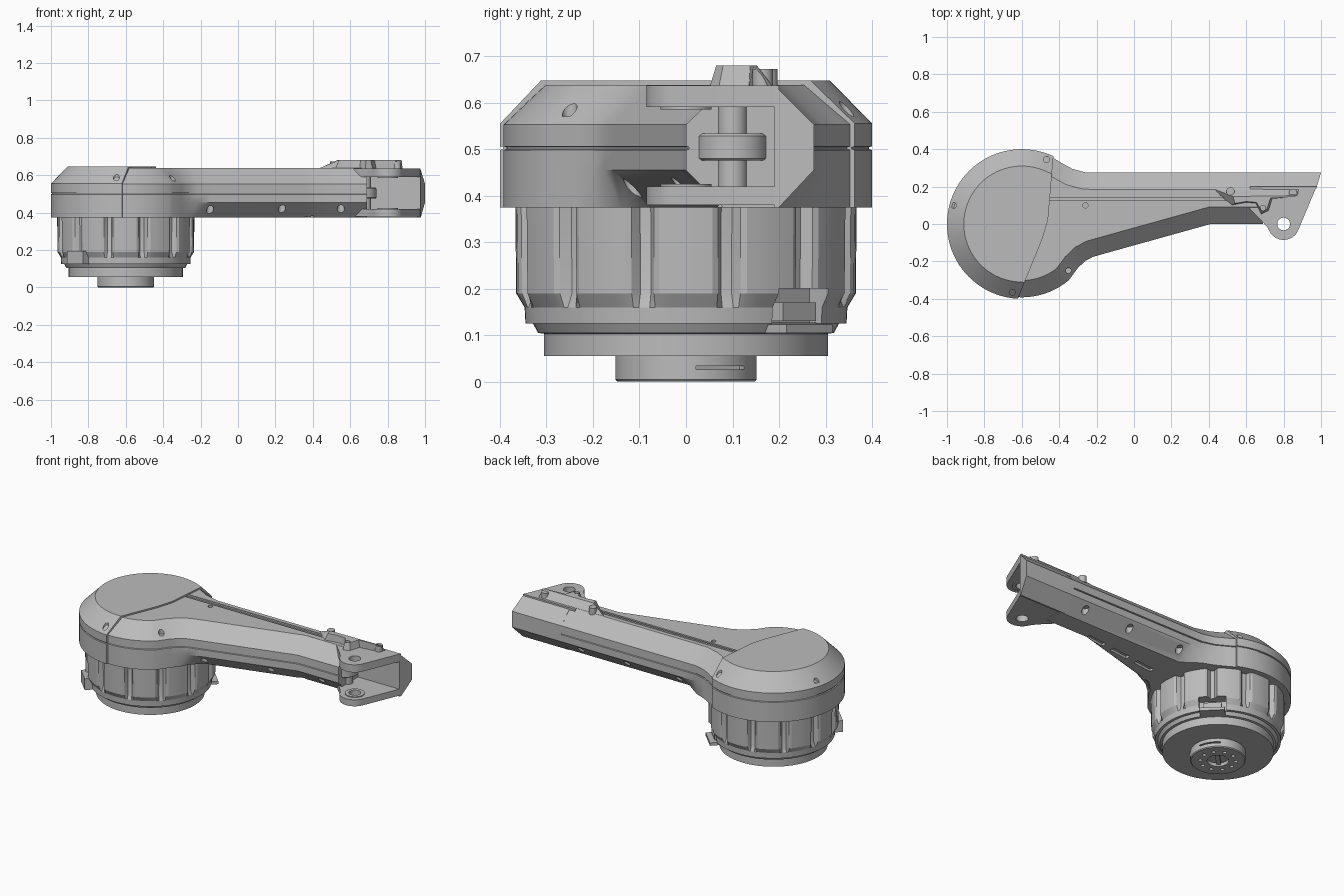
import bpy, bmesh, math
from mathutils import Vector, Matrix

old = bpy.data.objects.get("Cube")
if old:
    bpy.data.objects.remove(old)

grey = bpy.data.materials.new("plain grey")
grey.use_nodes = True
grey.diffuse_color = (0.5, 0.5, 0.5, 1)
grey.node_tree.nodes["Principled BSDF"].inputs["Base Color"].default_value = (0.5, 0.5, 0.5, 1)

HX = -0.6  # head axis


def finish(name, bm):
    bmesh.ops.recalc_face_normals(bm, faces=bm.faces)
    me = bpy.data.meshes.new(name)
    bm.to_mesh(me)
    bm.free()
    ob = bpy.data.objects.new(name, me)
    bpy.context.collection.objects.link(ob)
    me.materials.append(grey)
    return ob


def loft(name, rows):
    """Skin a stack of equal-length rings and close both ends."""
    bm = bmesh.new()
    rings = [[bm.verts.new(p) for p in row] for row in rows]
    n = len(rings[0])
    for a, b in zip(rings, rings[1:]):
        for i in range(n):
            j = (i + 1) % n
            bm.faces.new((a[i], a[j], b[j], b[i]))
    bm.faces.new(rings[0])
    bm.faces.new(rings[-1])
    return finish(name, bm)


def prism(name, pts, z0, z1):
    return loft(name, [[(x, y, z) for x, y in pts] for z in (z0, z1)])


def arc(cx, cy, r, a0, a1, n):
    angles = [math.radians(a0 + (a1 - a0) * i / n) for i in range(n + 1)]
    return [(cx + r * math.cos(a), cy + r * math.sin(a)) for a in angles]


def turned(name, profile, x=HX, y=0, n=64):
    return loft(name, [[(px, py, z) for px, py in arc(x, y, r, 0, 360, n)[:-1]] for r, z in profile])


def inset_dirs(pts, hold):
    """Mitre direction at each corner; edges whose index is in hold stay put."""
    n, out = len(pts), []
    for i in range(n):
        ns = []
        for k in ((i - 1) % n, i):
            a, b = Vector(pts[k]), Vector(pts[(k + 1) % n])
            d = (b - a).normalized()
            ns.append((Vector((-d.y, d.x)), 0 if k in hold else 1))
        (u, wu), (v, wv) = ns
        det = u.x * v.y - u.y * v.x
        if abs(det) < 0.01:
            out.append(u * wu)
        else:
            out.append(Vector((wu * v.y - wv * u.y, wv * u.x - wu * v.x)) / det)
    return out


def shell(name, pts, hold, levels, low_scale):
    dirs = inset_dirs(pts, hold)
    rows = []
    for z, d in levels:
        rows.append([(p[0] + v.x * d * (low_scale(p[0]) if z < 0.45 else 1),
                      p[1] + v.y * d * (low_scale(p[0]) if z < 0.45 else 1), z)
                     for p, v in zip(pts, dirs)])
    return loft(name, rows)


def cut(ob, cylinders=(), boxes=()):
    """Remove vertical cylinders (x, y, r, z0, z1) and turned boxes (centre, size, angle)."""
    bm = bmesh.new()
    for x, y, r, z0, z1 in cylinders:
        bmesh.ops.create_cone(bm, cap_ends=True, segments=20, radius1=r, radius2=r, depth=z1 - z0,
                              matrix=Matrix.Translation((x, y, (z0 + z1) / 2)))
    for c, s, a in boxes:
        bmesh.ops.create_cube(bm, size=1, matrix=Matrix.Translation(c) @
                              Matrix.Rotation(math.radians(a), 4, 'Z') @ Matrix.Diagonal((*s, 1)))
    cutter = finish("cutter", bm)
    cutter.hide_render = True
    mod = ob.modifiers.new("cut", 'BOOLEAN')
    mod.operation, mod.solver, mod.object = 'DIFFERENCE', 'EXACT', cutter
    bpy.context.view_layer.objects.active = ob
    bpy.ops.object.modifier_apply(modifier=mod.name)
    bpy.data.objects.remove(cutter)


def box(name, c, s, angle=0):
    bm = bmesh.new()
    bmesh.ops.create_cube(bm, size=1, matrix=Matrix.Translation(c) @
                          Matrix.Rotation(math.radians(angle), 4, 'Z') @ Matrix.Diagonal((*s, 1)))
    return finish(name, bm)


# Arm body with chamfered rims and a seam groove
outline = [(0.69, 0), (0.69, 0.275), (-0.16, 0.275), (-0.26, 0.276), (-0.33, 0.295), (-0.39, 0.328)]
outline += arc(HX, 0, 0.392, 66, 310, 56)
outline += [(-0.30, -0.235), (-0.26, -0.197), (-0.22, -0.176), (-0.15, -0.156), (0.36, -0.014), (0.41, 0)]
seam = [(0.498, 0), (0.5, 0.006), (0.504, 0.006), (0.506, 0)]
levels = [(0.375, 0.08), (0.455, 0)] + seam + [(0.553, 0), (0.638, 0.09)]
body = shell("arm_body", outline, {0}, levels, lambda x: min(1, max(0, (x + 0.27) / 0.1)))
lower = [(-0.15, -0.115), (0.235, -0.012), (0.55, 0.035), (-0.12, 0.24), (0.235, 0.24), (0.55, 0.24)]
holes = [(x, y, 0.02, 0.3, 0.44) for x, y in lower]
holes += [(-0.35, -0.25, 0.016, 0.57, 0.7), (-0.26, 0.1, 0.014, 0.61, 0.7)]
slots = [((x, 0.04 + 0.12 * x, 0.375), (0.13, 0.03, 0.03), 7) for x in (-0.04, 0.15, 0.34)]
grooves = [((0.02, 0.133, 0.645), (0.96, 0.014, 0.04), 0), ((0.02, 0.156, 0.645), (0.96, 0.006, 0.03), 0)]
cut(body, holes, slots + grooves)

# Rounded cap over the outer part of the head
cap_pts = arc(HX, 0, 0.4, 65, 267, 52) + [(-0.49, -0.08), (-0.46, 0.02)]
last = len(cap_pts)
cap = shell("head_cap", cap_pts, {last - 3, last - 2, last - 1},
            [(0.375, 0)] + seam + [(0.555, 0), (0.647, 0.09)], lambda x: 1)
cut(cap, [(-0.965, 0.1, 0.016, 0.57, 0.7), (-0.65, -0.365, 0.016, 0.56, 0.7), (-0.468, 0.345, 0.016, 0.56, 0.7)])

# Back wall reaching the tip of the fork
wall = [(0.19, 0.375), (0.2, 0.375), (0.275, 0.455), (0.275, 0.553), (0.19, 0.637)]
loft("fork_back_wall", [[(0.66, y, z) for y, z in wall],
                        [(1.0 - (0.275 - y) * 0.3, y, z) for y, z in wall]])

# Fork tabs with pin holes and raised washers
tab = [(0.62, 0.2), (0.62, 0.08), (0.68, 0.02), (0.715, -0.02)]
tab += arc(0.8, 0, 0.085, 205, 335, 16) + [(0.976, 0.2)]
for name, z0, z1, w in (("upper", 0.59, 0.637, 0.585), ("lower", 0.38, 0.42, 0.425)):
    plate = prism(name + "_fork_tab", tab, z0, z1)
    cut(plate, [(0.8, 0, 0.034, z0 - 0.1, z1 + 0.1)])
    ends = sorted((w, z0 if w < z0 else z1))
    ring = turned(name + "_washer", [(0.055, ends[0]), (0.055, ends[1])], 0.8, 0, 32)
    cut(ring, [(0.8, 0, 0.034, z0 - 0.1, z1 + 0.1)])

# Pulley between the tabs
turned("pulley", [(0.07, 0.475), (0.076, 0.48), (0.076, 0.528), (0.07, 0.533)], 0.665, 0.1, 40)
turned("pulley_axle", [(0.032, 0.415), (0.032, 0.592)], 0.68, 0.1, 24)

# Raised clamp on top of the arm tip
low = [(0.42, 0.19), (0.52, 0.1), (0.6, 0.115), (0.65, 0.11), (0.68, 0.05), (0.72, 0.07),
       (0.74, 0.135), (0.84, 0.15), (0.88, 0.19)]
high = [(0.53, 0.147), (0.54, 0.11), (0.6, 0.12), (0.655, 0.115), (0.685, 0.065), (0.71, 0.08),
        (0.73, 0.138), (0.84, 0.145), (0.875, 0.152)]
clamp = loft("tip_clamp", [[(x, y, 0.63) for x, y in low], [(x, y, 0.68) for x, y in high]])
cut(clamp, [(0.69, 0.085, 0.014, 0.66, 0.7)])
for i, (x, y) in enumerate([(0.515, 0.175), (0.85, 0.165)]):
    turned("clamp_screw_%d" % (i + 1), [(0.022, 0.63), (0.022, 0.672)], x, y, 20)


# Fluted motor housing: twelve notches that fill in near the bottom
def flute(r, depth, z):
    pts = []
    for k in range(12):
        for a, f in ((-15, 1), (-13, 1), (-11, 0.2), (-9, 0), (-4.5, 0), (0, 0), (4.5, 0), (9, 0), (11, 0.2), (13, 1)):
            t = math.radians(30 * k + a)
            rr = r - depth * f
            pts.append((HX + rr * math.cos(t), rr * math.sin(t), z))
    return pts


motor = loft("motor_housing", [flute(0.345, 0, 0.125), flute(0.347, 0, 0.16), flute(0.365, 0.03, 0.19),
                               flute(0.367, 0.03, 0.385)])
s = math.sqrt(0.5)
cut(motor, boxes=[((HX + 0.35 * s, 0.35 * s, 0.16), (0.1, 0.15, 0.08), 45)])

# Cable socket, and the small lug on the opposite side
box("socket_block", (HX + 0.32 * s, 0.32 * s, 0.15), (0.05, 0.1, 0.04), 45)
box("socket_lip", (HX + 0.33 * s, 0.33 * s, 0.114), (0.09, 0.14, 0.018), 45)
box("motor_lug", (HX - 0.35 * s, -0.35 * s, 0.16), (0.07, 0.12, 0.07), 45)

# Motor base rings and output hub
turned("motor_base", [(0.305, 0.055), (0.305, 0.103), (0.318, 0.105), (0.33, 0.127)])
hub = turned("output_hub", [(0.147, 0), (0.152, 0.005), (0.152, 0.06)])
bolts = [(x, y, 0.011, -0.1, 0.03) for x, y in arc(HX, 0, 0.098, 0, 324, 9)]
cut(hub, bolts + [(HX, 0, 0.06, -0.1, 0.02)], [((HX + 0.13, 0.08, 0.03), (0.06, 0.12, 0.008), 32)])
box("hub_key", (HX, 0, 0.015), (0.1, 0.025, 0.02), 45)

# Shading
bpy.ops.object.select_all(action='DESELECT')
for ob in bpy.context.collection.objects:
    if ob.type == 'MESH':
        ob.select_set(True)
        bpy.context.view_layer.objects.active = ob
bpy.ops.object.shade_smooth_by_angle(angle=math.radians(25))
